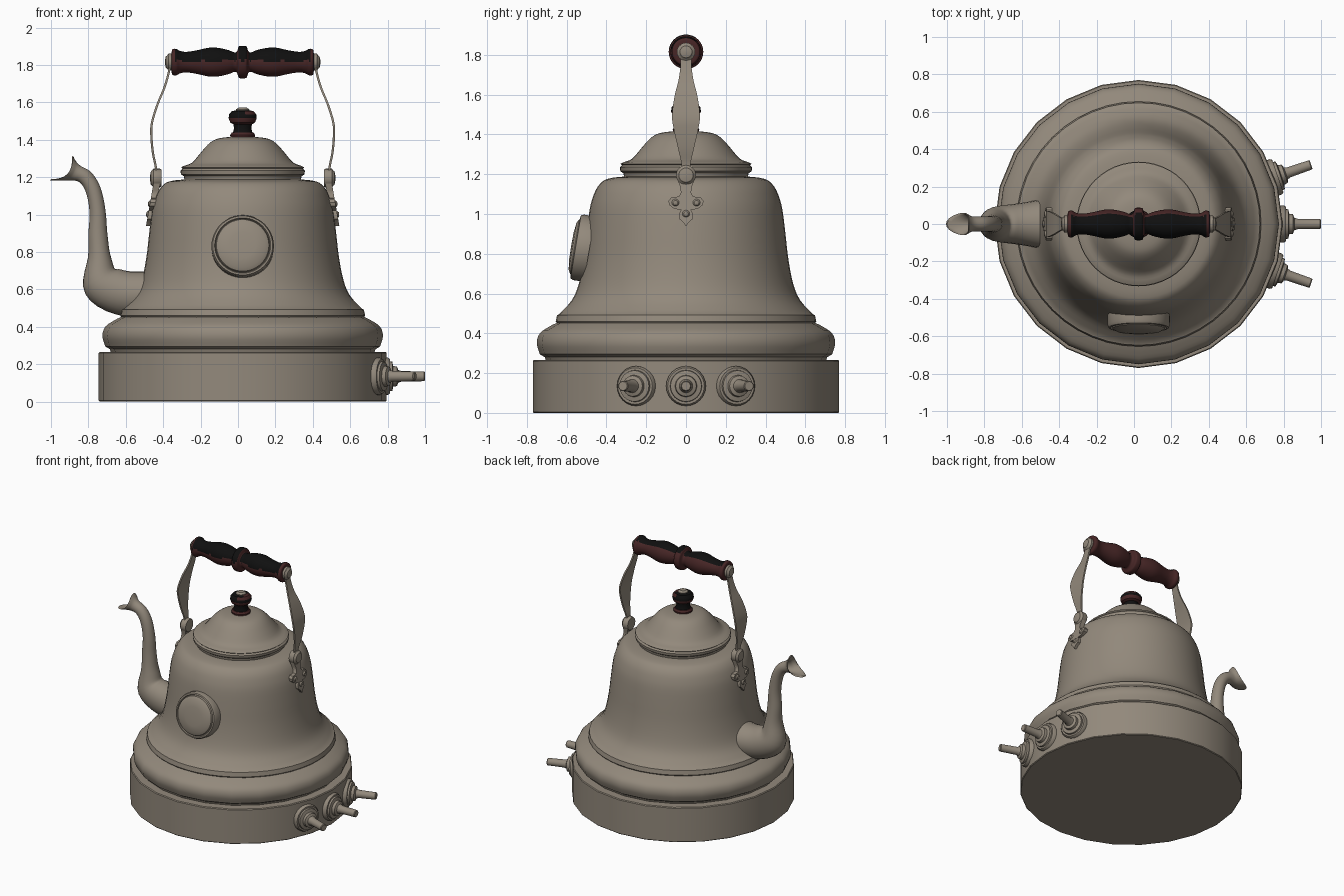
import bpy, bmesh, math
from mathutils import Matrix, Vector

if "Cube" in bpy.data.objects:
    bpy.data.objects.remove(bpy.data.objects["Cube"])

CX = 0.025  # axis of the pot


def material(name, rgb):
    m = bpy.data.materials.new(name)
    m.diffuse_color = (*rgb, 1)
    m.use_nodes = True
    m.node_tree.nodes["Principled BSDF"].inputs["Base Color"].default_value = m.diffuse_color
    return m


METAL = material("warm_grey_metal", (0.29, 0.25, 0.20))
RED = material("dark_red_wood", (0.062, 0.019, 0.019))
BLACK = material("black_wood", (0.005, 0.005, 0.005))


def finish(name, bm, mats=(METAL,), matrix=Matrix(), rule=None, angle=35):
    bmesh.ops.recalc_face_normals(bm, faces=bm.faces)
    bm.normal_update()
    if rule:
        for f in bm.faces:
            f.material_index = rule(f)
    me = bpy.data.meshes.new(name)
    bm.transform(matrix)
    bm.to_mesh(me)
    bm.free()
    ob = bpy.data.objects.new(name, me)
    bpy.context.collection.objects.link(ob)
    for m in mats:
        me.materials.append(m)
    bpy.ops.object.select_all(action='DESELECT')
    ob.select_set(True)
    bpy.context.view_layer.objects.active = ob
    bpy.ops.object.shade_smooth_by_angle(angle=math.radians(angle))
    return ob


def curve(pts, n=4):
    """Smooth samples through points of any dimension."""
    p = [Vector(q) for q in pts]
    p = [2 * p[0] - p[1]] + p + [2 * p[-1] - p[-2]]
    out = []
    for i in range(1, len(p) - 2):
        a, b, c, d = p[i - 1:i + 3]
        for k in range(n):
            t = k / n
            out.append(0.5 * (2 * b + (c - a) * t + (2 * a - 5 * b + 4 * c - d) * t * t
                              + (3 * b - a - 3 * c + d) * t ** 3))
    return out + [p[-2]]


def skin(bm, rings, cap_start=True, cap_end=True):
    rows = [[bm.verts.new(v) for v in r] for r in rings]
    n = len(rows[0])
    for a, b in zip(rows, rows[1:]):
        for i in range(n):
            j = (i + 1) % n
            bm.faces.new((a[i], a[j], b[j], b[i]))
    if cap_start:
        bm.faces.new(rows[0])
    if cap_end:
        bm.faces.new(rows[-1])


def lathe(name, prof, segs=48, matrix=Matrix.Translation((CX, 0, 0)), **kw):
    bm = bmesh.new()
    skin(bm, [[(r * math.cos(math.tau * i / segs), r * math.sin(math.tau * i / segs), z)
               for i in range(segs)] for r, z in prof])
    return finish(name, bm, matrix=matrix, **kw)


# base drum and lower rounded ring (coarser facets)
lathe("base_drum", [(.765, 0), (.77, .005), (.77, .26), (.765, .266)], 24)
lathe("lower_ring", [(.70, .25), (.71, .28)] + [tuple(v) for v in curve(
    [(.735, .295), (.75, .35), (.735, .40), (.685, .435), (.645, .455)], 3)], 24)

# bell shaped body
lathe("body", [(.64, .44), (.655, .46), (.648, .492)] + [tuple(v) for v in curve(
    [(.64, .495), (.575, .565), (.54, .645), (.515, .77), (.50, .90), (.485, 1.02),
     (.468, 1.085), (.445, 1.135), (.41, 1.17), (.365, 1.183)], 3)] + [(.31, 1.188)])

# lid
lathe("lid", [(.31, 1.18), (.315, 1.205), (.33, 1.215), (.333, 1.235), (.322, 1.245), (.33, 1.252)]
      + [tuple(v) for v in curve([(.315, 1.26), (.27, 1.278), (.225, 1.33), (.185, 1.375),
                                  (.145, 1.402), (.09, 1.413), (.03, 1.415)], 3)])

# lid knob
lathe("lid_knob_foot", [(.065, 1.41), (.067, 1.425), (.058, 1.438)], 32, mats=(RED,))
lathe("lid_knob_stem", [(.053, 1.435), (.046, 1.46), (.05, 1.485)], 32, mats=(BLACK,))
lathe("lid_knob_top", [(.045, 1.48), (.066, 1.492), (.075, 1.515), (.073, 1.535), (.058, 1.553), (.03, 1.558)],
      32, mats=(BLACK, RED),
      rule=lambda f: int(f.normal.z > .1 and f.normal.x > .15 or f.normal.z < -.3))
lathe("lid_knob_cap", [(.036, 1.553), (.036, 1.562), (.022, 1.572)], 24)

# front medallion, leaning back with the wall
tilt = Matrix.Translation((CX, -.515, .828)) @ Matrix.Rotation(math.radians(90 - 9.5), 4, 'X')
lathe("front_medallion", [(.166, -.03), (.167, .025), (.16, .04), (.15, .042), (.145, .032), (.14, .045),
                          (.12, .056), (.07, .062), (.02, .063)], 48, matrix=tilt)

# three lever knobs on the right side of the base
for i, ang in enumerate((-19, 0, 19)):
    m = (Matrix.Translation((CX, 0, .135)) @ Matrix.Rotation(math.radians(ang), 4, 'Z')
         @ Matrix.Rotation(math.pi / 2, 4, 'Y'))
    lathe(f"base_knob_{i}", [(.10, .72), (.10, .775), (.092, .787), (.08, .787), (.078, .80), (.055, .805),
                             (.052, .825), (.034, .832), (.028, .85), (.026, .97), (.022, .975)], 24, matrix=m)

# spout: x, z, in-plane radius, sideways radius, heading in degrees
path = curve([(-.44, .578, .12, .14, 180), (-.607, .578, .122, .112, 178), (-.735, .641, .105, .093, 130),
              (-.741, .77, .062, .065, 92), (-.749, .893, .051, .051, 91), (-.751, 1.016, .043, .045, 93),
              (-.773, 1.128, .041, .042, 112), (-.815, 1.198, .041, .04, 130),
              (-.874, 1.225, .048, .042, 152), (-.944, 1.249, .09, .06, 137)], 5)


def spout_ring(k, scale):
    x, z, a, b, h = path[k]
    t = Vector((math.cos(math.radians(h)), 0, math.sin(math.radians(h))))
    nrm = Vector((t.z, 0, -t.x))
    u = max(0, (k - len(path) + 6) / 5)  # dip the sides of the lip
    ring = []
    for i in range(24):
        c, s = math.cos(math.tau * i / 24), math.sin(math.tau * i / 24)
        ring.append(Vector((x, 0, z)) + nrm * a * c * scale + Vector((0, b * s * scale, 0)) - t * .045 * u * s * s)
    return ring


bm = bmesh.new()
last = len(path) - 1
skin(bm, [spout_ring(k, 1) for k in range(last + 1)] + [spout_ring(k, .9) for k in range(last, last - 12, -1)])
finish("spout", bm, angle=50)

# wooden grip, blackened along its top
half = [(.05, .38), (.068, .376), (.071, .355), (.06, .335), (.055, .30), (.063, .245), (.077, .18),
        (.076, .13), (.064, .075), (.052, .045), (.058, .03), (.082, .022), (.087, .01)]
half = [tuple(v) for v in curve(half, 3)]
lathe("grip", half + [(r, -x) for r, x in reversed(half)], 32,
      matrix=Matrix.Translation((CX, 0, 1.815)) @ Matrix.Rotation(math.pi / 2, 4, 'Y'),
      mats=(RED, BLACK), angle=50,
      # before rotation -x points up and y points to the back
      rule=lambda f: int(-f.normal.x * .94 - f.normal.y * .34 > .42 and abs(f.calc_center_median().z) < .365))

# strap, boss, bolt and wall plate on both sides
strap = curve([(.393, 1.85, .028), (.391, 1.815, .042), (.393, 1.77, .027), (.418, 1.68, .036),
               (.455, 1.59, .058), (.485, 1.49, .07), (.488, 1.42, .06), (.48, 1.33, .04),
               (.464, 1.25, .023), (.465, 1.19, .03)], 4)
outline = [(0, .938), (.016, .96), (.034, .975), (.036, 1.0), (.024, 1.022), (.04, 1.022), (.062, 1.028),
           (.085, 1.045), (.088, 1.065), (.075, 1.083), (.055, 1.085), (.036, 1.088), (.026, 1.105),
           (.027, 1.13), (.04, 1.165), (.04, 1.20)]
outline += [(-y, z) for y, z in reversed(outline[1:])]


def wall(z):
    return .474 + (1.15 - z) * .175


for s, side in ((-1, "left"), (1, "right")):
    def P(r, y, z):
        return (CX + s * r, y, z)

    def disc(name, prof, y, z, r0, segs=24):
        m = Matrix.Translation(P(r0, y, z)) @ Matrix.Rotation(s * math.pi / 2, 4, 'Y')
        lathe(f"{side}_{name}", prof, segs, matrix=m)

    bm = bmesh.new()
    skin(bm, [[P(r - .006, -w, z), P(r + .006, -w, z), P(r + .006, w, z), P(r - .006, w, z)]
              for r, z, w in strap])
    finish(f"{side}_strap", bm)

    bm = bmesh.new()
    skin(bm, [[P(wall(z) + d, y, z) for y, z in outline] for d in (-.03, .006)])
    finish(f"{side}_wall_plate", bm)

    disc("grip_bolt", [(.045, -.01), (.046, .012), (.036, .018), (.03, .026), (.012, .03)], 0, 1.815, .385)
    disc("strap_boss", [(.046, -.03), (.05, -.022), (.05, .012), (.04, .02), (.036, .026), (.015, .03)],
         0, 1.195, .465)
    for i, (y, z) in enumerate(((-.053, 1.056), (.053, 1.056), (0, 1.0))):
        disc(f"rivet_{i}", [(.019, -.01), (.019, .006), (.012, .014), (.004, .016)], y, z, wall(z), 16)
